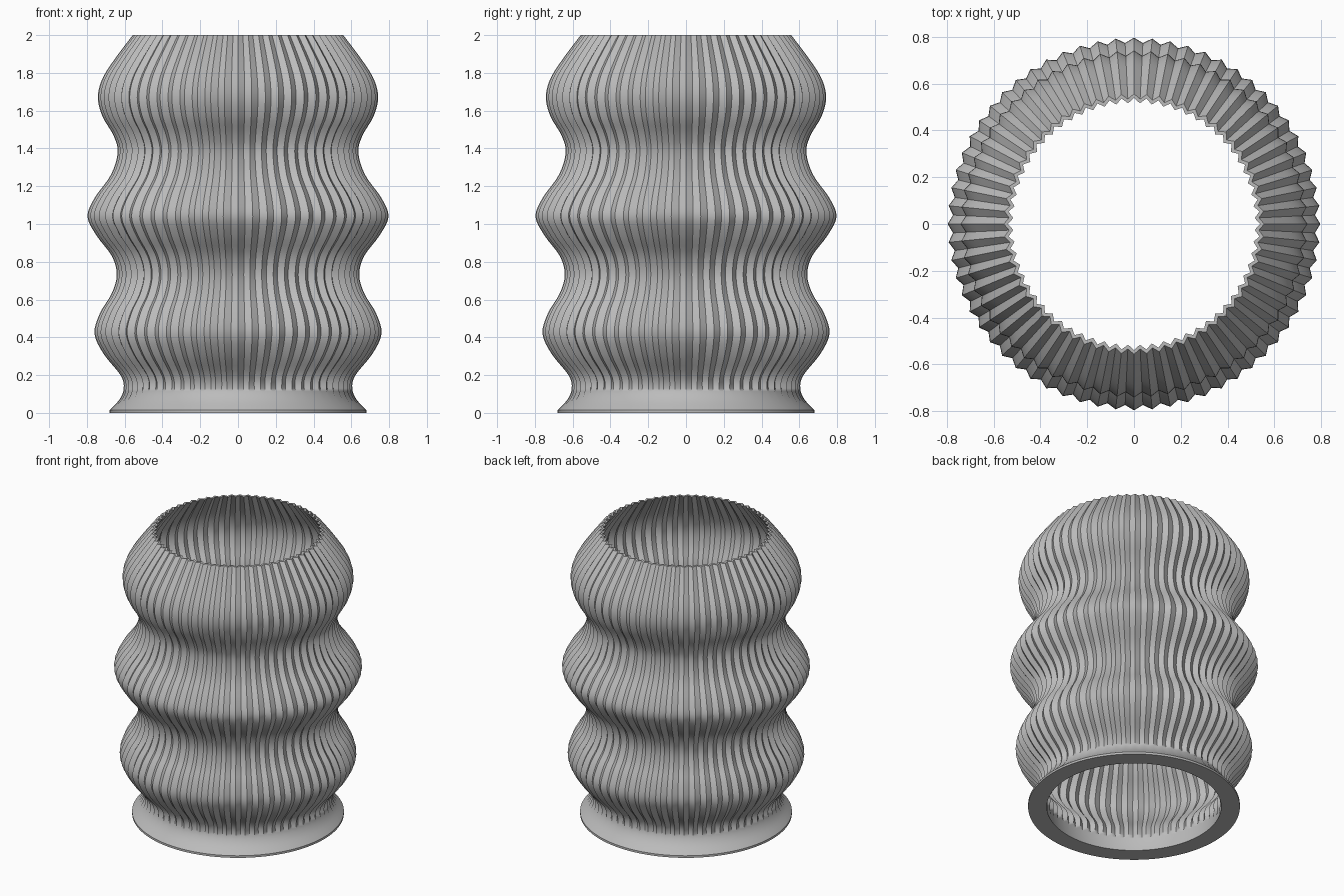
import bpy, bmesh, math

cube = bpy.data.objects.get("Cube")
if cube:
    bpy.data.objects.remove(cube, do_unlink=True)

PLEATS = 64
DEPTH = 0.022      # ridge to valley
WALL = 0.018
NECK_Z = 0.13      # where the foot meets the pleated wall


def make_material(name, colour):
    mat = bpy.data.materials.new(name)
    mat.use_nodes = True
    mat.diffuse_color = colour
    mat.node_tree.nodes["Principled BSDF"].inputs["Base Color"].default_value = colour
    return mat


# Ridge profile as (height, radius)
KEYS = [(0.015, 0.68), (0.07, 0.628), (0.13, 0.605), (0.2, 0.622), (0.31, 0.71),
        (0.42, 0.76), (0.53, 0.73), (0.63, 0.67), (0.73, 0.642), (0.83, 0.668),
        (0.94, 0.75), (1.04, 0.797), (1.14, 0.758), (1.26, 0.673), (1.38, 0.637),
        (1.47, 0.66), (1.57, 0.718), (1.67, 0.742), (1.77, 0.718), (1.88, 0.648),
        (2.0, 0.557)]


def smooth_path(keys, steps):
    """Catmull-Rom curve through the key points."""
    pts = [keys[0]] + keys + [keys[-1]]
    path = []
    for a, b, c, d in zip(pts, pts[1:], pts[2:], pts[3:]):
        for i in range(steps):
            t = i / steps
            path.append(tuple(
                0.5 * (2 * q + (r - p) * t + (2 * p - 5 * q + 4 * r - s) * t * t
                       + (3 * q - p - 3 * r + s) * t ** 3)
                for p, q, r, s in zip(a, b, c, d)))
    return path + [keys[-1]]


def pleat_depth(z):
    """The pleats fade out into the round foot."""
    t = min(max((z - 0.015) / 0.17, 0), 1)
    return DEPTH * t * t * (3 - 2 * t)


def inner_radius(z, r):
    neck = KEYS[2][1] - WALL
    if z < NECK_Z:
        return 0.56 + (neck - 0.56) * z / NECK_Z
    return r - WALL


# Closed cross-section: foot edge, outer wall up, inner wall down
outer = smooth_path(KEYS, 4)
section = [(0.0, 0.68)] + outer
section += [(z, inner_radius(z, r)) for z, r in reversed(outer)]
section.append((0.0, 0.56))

bm = bmesh.new()
columns = PLEATS * 2
rings = []
for z, r in section:
    ring = []
    for i in range(columns):
        angle = math.tau * i / columns
        radius = r - (i % 2) * pleat_depth(z)
        ring.append(bm.verts.new((radius * math.cos(angle), radius * math.sin(angle), z)))
    rings.append(ring)

for lower, upper in zip(rings, rings[1:] + rings[:1]):
    for i in range(columns):
        j = (i + 1) % columns
        bm.faces.new((lower[i], lower[j], upper[j], upper[i]))
bmesh.ops.recalc_face_normals(bm, faces=bm.faces)

mesh = bpy.data.meshes.new("pleated_shade")
bm.to_mesh(mesh)
bm.free()
mesh.materials.append(make_material("plain grey", (0.5, 0.5, 0.5, 1)))
shade = bpy.data.objects.new("pleated_shade", mesh)
bpy.context.collection.objects.link(shade)

# Crisp pleat folds, smooth bulges
bpy.ops.object.select_all(action="DESELECT")
shade.select_set(True)
bpy.context.view_layer.objects.active = shade
bpy.ops.object.shade_smooth_by_angle(angle=math.radians(45))
